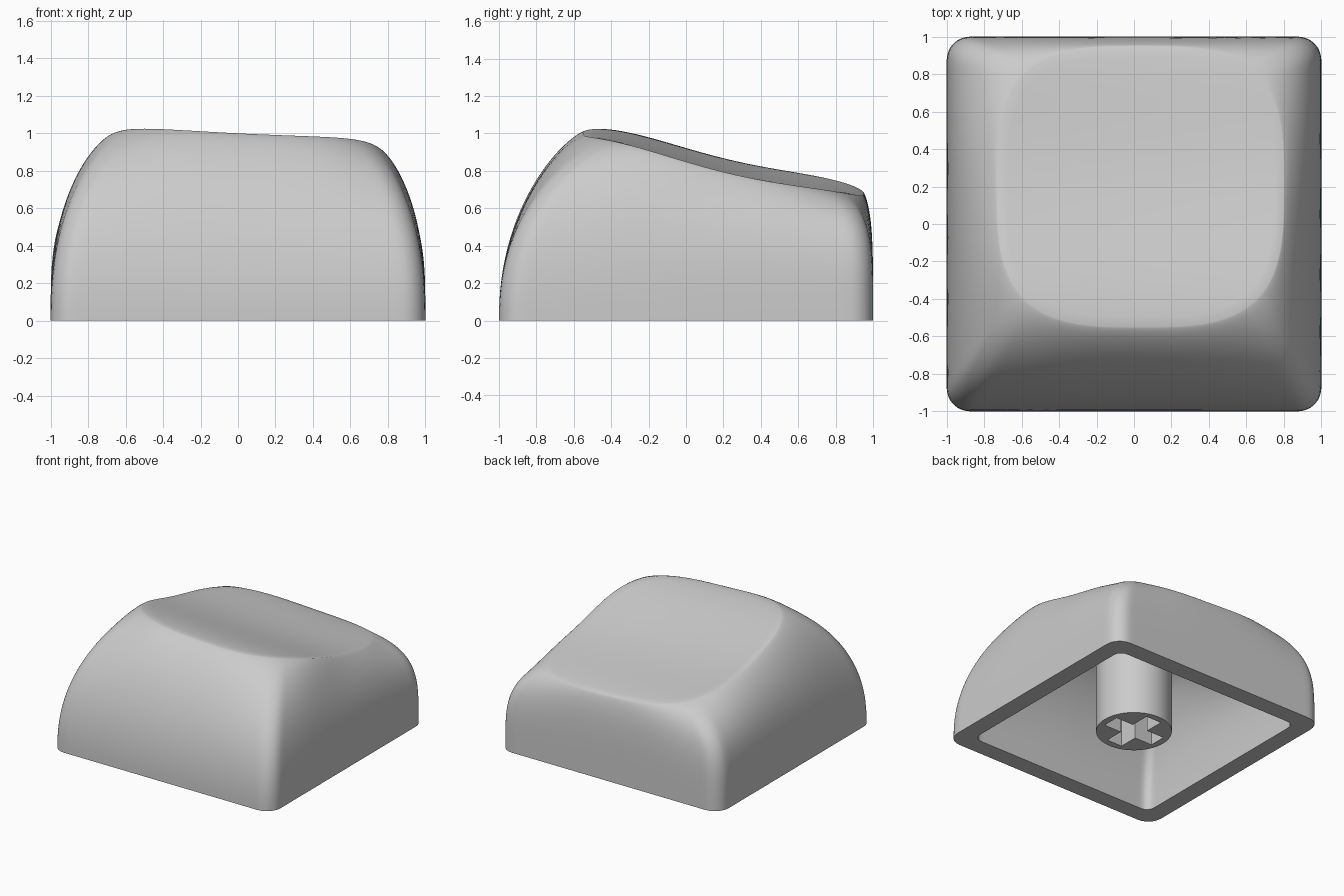
import bpy, bmesh, math

cube = bpy.data.objects.get("Cube")
if cube:
    bpy.data.objects.remove(cube)

# One plastic colour
gray = bpy.data.materials.new("light_gray_plastic")
gray.use_nodes = True
tint = (0.6, 0.6, 0.6, 1)
gray.diffuse_color = tint
gray.node_tree.nodes["Principled BSDF"].inputs["Base Color"].default_value = tint

SIDES = 144
SLOPE = [(-.55, 1.0), (-.2, .93), (.2, .815), (.55, .747), (.95, .678)]


def dish_height(x, y):
    """Height of the tilted, slightly hollow top."""
    z = 0
    for i, (yi, zi) in enumerate(SLOPE):
        for j, (yj, _) in enumerate(SLOPE):
            if i != j:
                zi *= (y - yj) / (yi - yj)
        z += zi
    return z - .05 * x + .03 * x * x


def directions():
    """Directions around the cap, gathered at the corners."""
    for k in range(SIDES):
        u = math.tau * k / SIDES
        a = u + .2 * math.sin(4 * u)
        yield math.cos(a), math.sin(a)


def rounded_square(half, radius):
    k = half - radius
    pts = []
    for c, s in directions():
        big, small = max(abs(c), abs(s)), min(abs(c), abs(s))
        r = half / big
        if small * r > k:
            d = k * (big + small)
            r = d + math.sqrt(d * d - 2 * k * k + radius * radius)
        pts.append((r * c, r * s))
    return pts


def soft_square(n, hx, hy, cx, cy):
    pts = []
    for c, s in directions():
        r = (abs(c) ** n + abs(s) ** n) ** (-1 / n)
        pts.append((cx + hx * r * c, cy + hy * r * s))
    return pts


def wall(base, top, drop, steps):
    """Rings that rise from the base and curl in; the back stays upright longest."""
    rings = []
    for i in range(steps + 1):
        t = math.sin(math.pi / 2 * i / steps)
        ring = []
        for (_, s), (bx, by), (tx, ty) in zip(directions(), base, top):
            power = 3 + 1.3 * s + .4 * s * s
            f = 1 - max(1 - t ** power, 0) ** .76
            ring.append((bx + (tx - bx) * f, by + (ty - by) * f,
                         (dish_height(tx, ty) - drop) * t))
        rings.append(ring)
    return rings


def disc(edge, centre, drop, steps):
    """Rings from the top edge in towards its centre."""
    cx, cy = centre
    rings = []
    for i in range(1, steps):
        f = 1 - i / steps
        ring = [(cx + (x - cx) * f, cy + (y - cy) * f) for x, y in edge]
        rings.append([(x, y, dish_height(x, y) - drop) for x, y in ring])
    return rings


def finish(name, bm, angle):
    bmesh.ops.recalc_face_normals(bm, faces=bm.faces)
    mesh = bpy.data.meshes.new(name)
    bm.to_mesh(mesh)
    bm.free()
    obj = bpy.data.objects.new(name, mesh)
    bpy.context.collection.objects.link(obj)
    mesh.materials.append(gray)
    bpy.ops.object.select_all(action='DESELECT')
    obj.select_set(True)
    bpy.context.view_layer.objects.active = obj
    bpy.ops.object.shade_smooth_by_angle(angle=math.radians(angle))


# Hollow shell: dish, outer wall, bottom rim, inner wall and ceiling in one loft
CENTRE = (.035, .2)
THICK = .14
outer_top = soft_square(3.2, .765, .75, *CENTRE)
inner_top = soft_square(3.2, .65, .61, *CENTRE)
outer = wall(rounded_square(1, .125), outer_top, 0, 28)
inner = wall(rounded_square(.855, .07), inner_top, THICK, 16)
rings = (disc(outer_top, CENTRE, 0, 14)[::-1] + outer[::-1]
         + inner + disc(inner_top, CENTRE, THICK, 8))

bm = bmesh.new()
loops = [[bm.verts.new(p) for p in ring] for ring in rings]
for a, b in zip(loops, loops[1:]):
    for k in range(SIDES):
        n = (k + 1) % SIDES
        bm.faces.new((a[k], a[n], b[n], b[k]))
for loop, drop in ((loops[0], 0), (loops[-1], THICK)):
    hub = bm.verts.new((*CENTRE, dish_height(*CENTRE) - drop))
    for k in range(SIDES):
        bm.faces.new((loop[k], loop[(k + 1) % SIDES], hub))
finish("cap_shell", bm, 50)

# Stem: round post with a cross-shaped socket in its foot
STEM_R, STEM_H, DEPTH = .285, .74, .45
ARM, HALF = .23, .07
bm = bmesh.new()
cross = []
for q in range(4):
    c, s = round(math.cos(q * math.pi / 2)), round(math.sin(q * math.pi / 2))
    for x, y in ((ARM, -HALF), (ARM, HALF), (HALF, HALF)):
        cross.append((x * c - y * s, x * s + y * c))
circle = [(STEM_R * math.cos(math.tau * k / 64), STEM_R * math.sin(math.tau * k / 64))
          for k in range(64)]


def ring_edges(points, z):
    verts = [bm.verts.new((x, y, z)) for x, y in points]
    edges = [bm.edges.new((verts[i - 1], verts[i])) for i in range(len(verts))]
    return verts, edges


def sides(low, high):
    for i in range(len(low)):
        bm.faces.new((low[i - 1], low[i], high[i], high[i - 1]))


foot, foot_edges = ring_edges(circle, 0)
mouth, mouth_edges = ring_edges(cross, 0)
head, _ = ring_edges(circle, STEM_H)
floor, _ = ring_edges(cross, DEPTH)
bmesh.ops.triangle_fill(bm, edges=foot_edges + mouth_edges, use_beauty=True)
sides(foot, head)
sides(mouth, floor)
bm.faces.new(head)
bm.faces.new(floor)
finish("stem", bm, 30)
